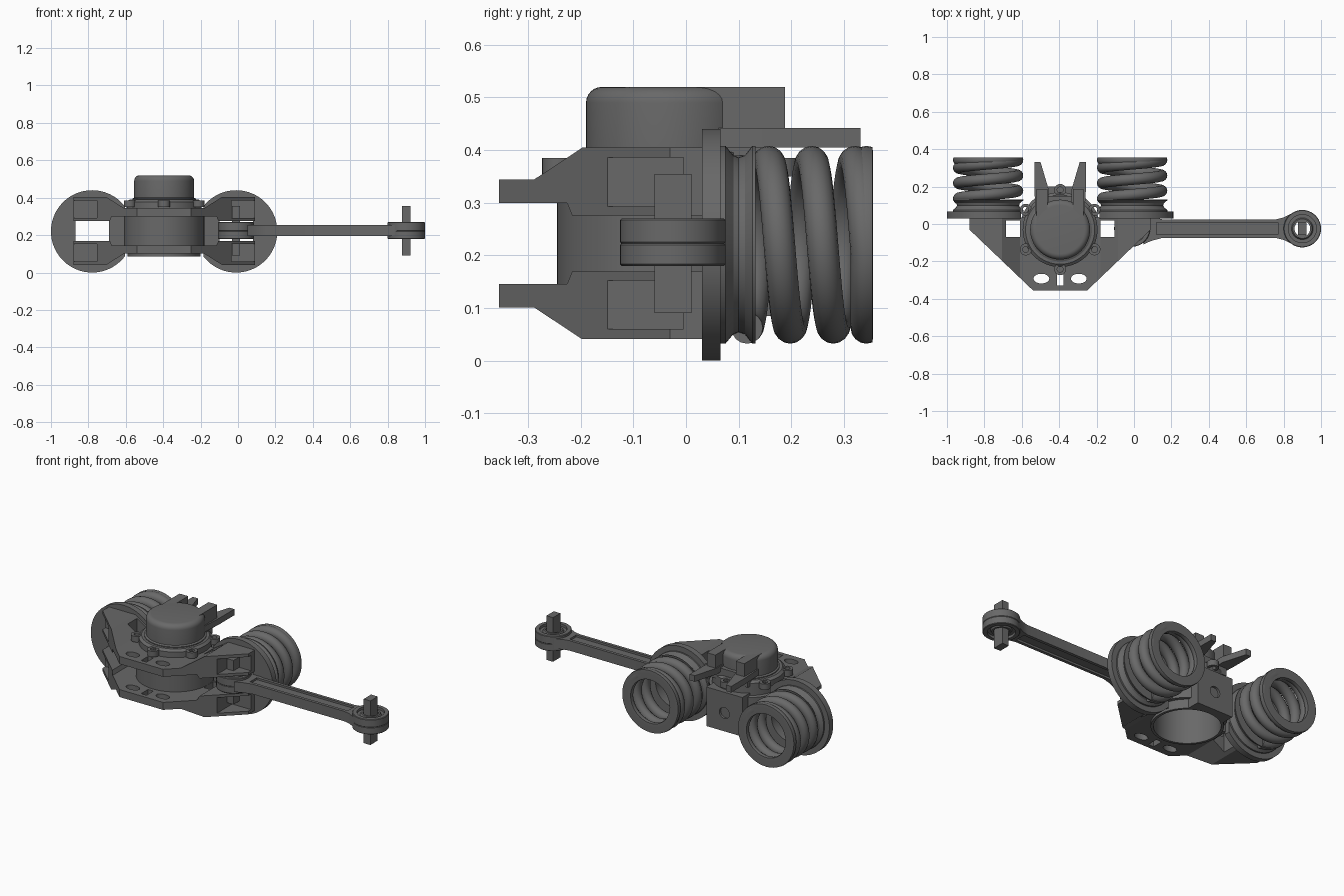
import bpy, bmesh, math
from mathutils import Vector

if "Cube" in bpy.data.objects:
    bpy.data.objects.remove(bpy.data.objects["Cube"])

CX, CY, ZM = -0.395, -0.03, 0.2225      # housing axis and mid height
ROD_Y = -0.025

steel = bpy.data.materials.new('dark_steel')
steel.diffuse_color = (0.14, 0.14, 0.14, 1)
steel.use_nodes = True
steel.node_tree.nodes["Principled BSDF"].inputs["Base Color"].default_value = steel.diffuse_color


def shade(ob):
    bpy.ops.object.select_all(action='DESELECT')
    ob.select_set(True)
    bpy.context.view_layer.objects.active = ob
    bpy.ops.object.shade_smooth_by_angle(angle=math.radians(25))


def make(name, bm):
    bmesh.ops.recalc_face_normals(bm, faces=bm.faces)
    me = bpy.data.meshes.new(name)
    bm.to_mesh(me)
    bm.free()
    me.materials.append(steel)
    ob = bpy.data.objects.new(name, me)
    bpy.context.collection.objects.link(ob)
    shade(ob)
    return ob


def prism(name, pts, lo, hi, axis='z'):
    """Extrude a 2D outline (xy for axis z, xz for axis y)."""
    bm = bmesh.new()
    co = (lambda p, h: (p[0], p[1], h)) if axis == 'z' else (lambda p, h: (p[0], h, p[1]))
    a = [bm.verts.new(co(p, lo)) for p in pts]
    b = [bm.verts.new(co(p, hi)) for p in pts]
    bm.faces.new(a)
    bm.faces.new(b)
    for i in range(len(pts)):
        j = (i + 1) % len(pts)
        bm.faces.new((a[i], a[j], b[j], b[i]))
    return make(name, bm)


def box(name, x0, x1, y0, y1, z0, z1):
    return prism(name, [(x0, y0), (x1, y0), (x1, y1), (x0, y1)], z0, z1)


def lathe(name, prof, center, axis='z', n=64):
    """Spin a closed (radius, height) profile; heights are absolute."""
    bm = bmesh.new()
    rings = []
    for k in range(n):
        t = 2 * math.pi * k / n
        c, s = math.cos(t), math.sin(t)
        rings.append([bm.verts.new((center[0] + r * c, center[1] + r * s, h) if axis == 'z'
                                   else (center[0] + r * c, h, center[1] + r * s)) for r, h in prof])
    m = len(prof)
    for k in range(n):
        A, B = rings[k], rings[(k + 1) % n]
        for i in range(m):
            j = (i + 1) % m
            bm.faces.new((A[i], A[j], B[j], B[i]))
    bmesh.ops.remove_doubles(bm, verts=bm.verts, dist=1e-6)
    bmesh.ops.dissolve_degenerate(bm, dist=1e-6, edges=bm.edges)
    return make(name, bm)


def ellipse(x, y, rx, ry, n=32):
    return [(x + rx * math.cos(2 * math.pi * i / n), y + ry * math.sin(2 * math.pi * i / n)) for i in range(n)]


def boolean(ob, cutters, op='DIFFERENCE'):
    for c in cutters:
        c.hide_render = True
        m = ob.modifiers.new('cut', 'BOOLEAN')
        m.operation, m.object, m.solver = op, c, 'EXACT'
        bpy.context.view_layer.objects.active = ob
        bpy.ops.object.modifier_apply(modifier=m.name)
        bpy.data.objects.remove(c)
    shade(ob)


def sym(pts):
    """Mirror a half outline about the housing axis."""
    return [(CX + x, y) for x, y in pts] + [(CX - x, y) for x, y in reversed(pts)]


# Upper and lower arm plates: plan outline intersected with a front profile
plan = sym([(0.145, -0.355), (0.485, -0.03), (0.485, 0.035)])
for name, s in (('upper_arm_plate', 1), ('lower_arm_plate', -1)):
    plate = prism(name, plan, 0.0, 0.5)
    front = sym([(0.215, ZM + s * 0.122), (0.31, ZM + s * 0.182), (0.6, ZM + s * 0.182),
                 (0.6, ZM + s * 0.053), (0.29, ZM + s * 0.053), (0.28, ZM + s * 0.077)])
    boolean(plate, [prism('profile', front, -0.5, 0.3, 'y')], 'INTERSECT')
    cuts = [prism('bore', ellipse(CX, CY, 0.185, 0.185, 64), -0.1, 0.6),
            box('slot', CX - 0.018, CX + 0.018, -0.33, -0.265, -0.1, 0.6)]
    for m in (-1, 1):
        xs = sorted((CX + m * 0.215, CX + m * 0.29))
        cuts.append(box('window', *xs, -0.07, 0.02, -0.1, 0.6))
        cuts.append(prism('oval', ellipse(CX + m * 0.1, -0.292, 0.042, 0.026), -0.1, 0.6))
        xs = sorted((CX + m * 0.36, CX + m * 0.6))
        zs = sorted((ZM + s * 0.07, ZM + s * 0.163))
        cuts.append(box('pocket', *xs, -0.3, -0.005, *zs))
    boolean(plate, cuts)

# Bearing housing, open underneath
lathe('bearing_housing', [(0.18, 0.085), (0.195, 0.085), (0.195, 0.14), (0.215, 0.14), (0.215, 0.3),
                          (0.2, 0.305), (0.2, 0.36), (0.18, 0.36)], (CX, CY))

# Rear panel of the housing with a round port
rear = box('housing_rear_panel', CX - 0.12, CX + 0.12, 0.1, 0.2, 0.085, 0.32)
boolean(rear, [prism('bore', ellipse(CX, CY, 0.182, 0.182, 64), 0, 0.5),
               prism('port', ellipse(CX, 0.195, 0.033, 0.033), 0.187, 0.25, 'y')])

# Bolted flange ring with lugs
lathe('cover_flange', [(0.14, 0.345), (0.2, 0.345), (0.2, 0.378), (0.185, 0.39), (0.14, 0.39)], (CX, CY))
for i in range(6):
    a = math.radians(30 + 60 * i)
    lathe('flange_lug', [(0.016, 0.35), (0.032, 0.35), (0.032, 0.385), (0.016, 0.385)],
          (CX + 0.212 * math.cos(a), CY + 0.212 * math.sin(a)), n=20)

# Domed end cover
fillet = [(0.13 + 0.03 * math.cos(t * math.pi / 12), 0.49 + 0.03 * math.sin(t * math.pi / 12)) for t in range(7)]
lathe('end_cover', [(0, 0.35), (0.17, 0.35), (0.17, 0.395), (0.16, 0.4)] + fillet + [(0, 0.52)], (CX, CY))

# Rear fork prongs with the blocks above them
for m in (-1, 1):
    prism('fork_prong', [(CX + m * x, y) for x, y in
                         [(0.13, 0.04), (0.138, 0.19), (0.138, 0.332), (0.105, 0.332), (0.062, 0.187), (0.062, 0.04)]],
          0.405, 0.442)
    xs = sorted((CX + m * 0.068, CX + m * 0.125))
    box('fork_block', *xs, 0.02, 0.188, 0.44, 0.52)
box('fork_bridge', CX - 0.12, CX + 0.12, 0.05, 0.15, 0.36, 0.43)

# Spring seats and coil springs on both sides
for m in (-1, 1):
    sx, sz = CX + m * 0.385, 0.22
    seat = prism('spring_seat_disc', ellipse(sx, sz, 0.22, 0.22, 96), 0.03, 0.066, 'y')
    xs = sorted((CX, CX + m * 0.21))
    boolean(seat, [box('trim', *xs, -0.1, 0.2, -0.1, 0.6),
                   box('window', sx - 0.09, sx + 0.09, -0.1, 0.2, ZM - 0.053, ZM + 0.053)])
    lathe('spring_collar', [(0.12, 0.06), (0.188, 0.06), (0.188, 0.075), (0.17, 0.09), (0.166, 0.1),
                            (0.17, 0.112), (0.188, 0.126), (0.188, 0.132), (0.12, 0.132)], (sx, sz), 'y')
    # helix with a closed, ground-flat end turn
    bm = bmesh.new()
    prev, R, w, n, k = None, 0.158, 0.03, 48, 16
    for i in range(-n // 2, int(n * 3.3) + 1):
        a = 2 * math.pi * i / n
        y = max(0.115, min(0.343, 0.157 + 0.082 * i / n))
        rad = Vector((math.sin(a), 0, math.cos(a)))
        cen = Vector((sx, y, sz)) + rad * R
        ring = []
        for j in range(k):
            t = 2 * math.pi * j / k
            v = cen + rad * (w * math.cos(t)) + Vector((0, w * math.sin(t), 0))
            v.y = min(v.y, 0.355)
            ring.append(bm.verts.new(v))
        if prev:
            for j in range(k):
                bm.faces.new((prev[j], prev[(j + 1) % k], ring[(j + 1) % k], ring[j]))
        else:
            bm.faces.new(ring)
        prev = ring
    bm.faces.new(prev)
    make('coil_spring', bm)

# Link rod with flared ends and recessed web
half = [(0.05, 0.085), (0.09, 0.066), (0.15, 0.05), (0.76, 0.05), (0.8, 0.06), (0.85, 0.085)]
rod = prism('link_rod', [(x, ROD_Y - y) for x, y in half] + [(x, ROD_Y + y) for x, y in reversed(half)], 0.195, 0.255)
boolean(rod, [box('recess', 0.12, 0.77, ROD_Y - 0.032, ROD_Y + 0.032, *z) for z in ((0.1, 0.207), (0.243, 0.3))]
        + [prism('eye_bore', ellipse(x, ROD_Y, 0.08, 0.08), 0, 0.5) for x in (-0.01, 0.9)])

# Eyes, rubber bushes and flat-ended pins
for x, r in ((-0.01, 0.096), (0.9, 0.1)):
    lathe('rod_eye', [(0.075, 0.18), (r - 0.003, 0.18), (r, 0.183), (r, 0.22), (r - 0.002, 0.2225),
                      (r, 0.225), (r, 0.267), (r - 0.003, 0.27), (0.075, 0.27)], (x, ROD_Y))
    lathe('eye_bush', [(0.042, 0.185), (0.052, 0.185), (0.058, 0.195), (0.08, 0.195),
                       (0.08, 0.255), (0.058, 0.255), (0.052, 0.265), (0.042, 0.265)], (x, ROD_Y))
    box('link_pin', x - 0.022, x + 0.022, ROD_Y - 0.035, ROD_Y + 0.035, 0.09, 0.355)
    box('pin_core', x - 0.02, x + 0.02, ROD_Y - 0.045, ROD_Y + 0.045, 0.19, 0.26)
